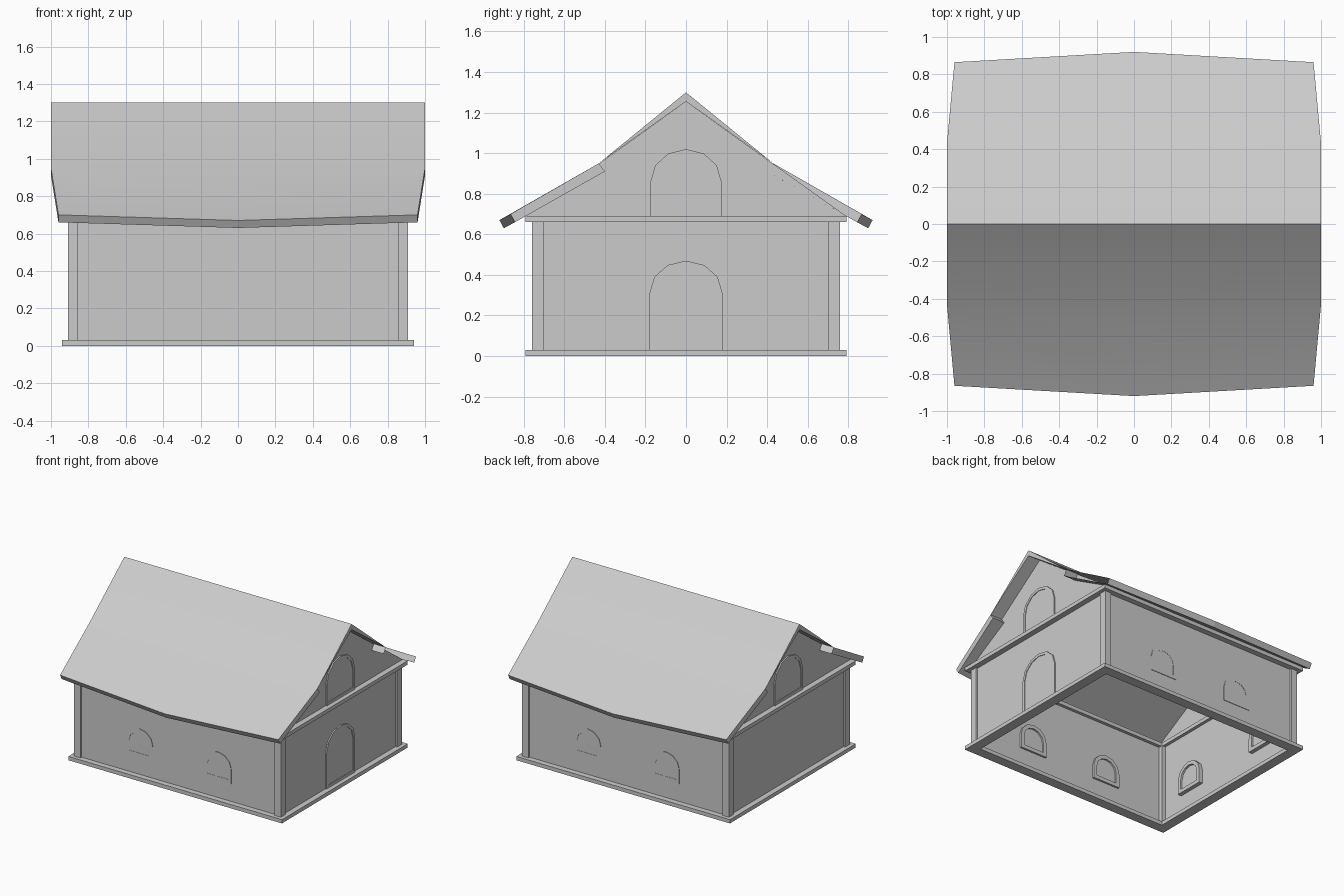
import bpy, bmesh, math
from mathutils import Vector, Matrix

if "Cube" in bpy.data.objects:
    bpy.data.objects.remove(bpy.data.objects["Cube"])

plaster = bpy.data.materials.new("light grey")
plaster.diffuse_color = (0.6, 0.6, 0.6, 1)
plaster.use_nodes = True
plaster.node_tree.nodes["Principled BSDF"].inputs["Base Color"].default_value = plaster.diffuse_color


def finish(name, bm):
    me = bpy.data.meshes.new(name)
    bm.to_mesh(me)
    bm.free()
    me.materials.append(plaster)
    ob = bpy.data.objects.new(name, me)
    bpy.context.collection.objects.link(ob)
    return ob


def face(bm, verts, out):
    """Make one face whose normal points towards 'out'."""
    f = bm.faces.new(verts)
    f.normal_update()
    if f.normal.dot(Vector(out)) < 0:
        f.normal_flip()
    return f


def box(name, x0, x1, y0, y1, z0, z1):
    bm = bmesh.new()
    bmesh.ops.create_cube(bm, size=1)
    for v in bm.verts:
        v.co = ((x0 + x1) / 2 + v.co.x * (x1 - x0),
                (y0 + y1) / 2 + v.co.y * (y1 - y0),
                (z0 + z1) / 2 + v.co.z * (z1 - z0))
    return finish(name, bm)


def ring(name, hx, hy, ix, iy, z0, z1):
    """Rectangular band, open in the middle."""
    bm = bmesh.new()
    corners = [(-1, -1), (1, -1), (1, 1), (-1, 1)]
    loops = [[bm.verts.new((sx * a, sy * b, z)) for sx, sy in corners]
             for a, b, z in ((hx, hy, z0), (hx, hy, z1), (ix, iy, z1), (ix, iy, z0))]
    for k in range(4):
        p, q = loops[k], loops[(k + 1) % 4]
        for i in range(4):
            j = (i + 1) % 4
            bm.faces.new((p[i], p[j], q[j], q[i]))
    bmesh.ops.recalc_face_normals(bm, faces=bm.faces[:])
    return finish(name, bm)


def arch(half, z0, spring, top, n=6):
    pts = [(-half, z0), (half, z0)]
    for i in range(n + 1):
        a = math.pi * i / n
        pts.append((half * math.cos(a), spring + (top - spring) * math.sin(a)))
    return pts


def opening(name, side, along, wall, half, z0, spring, top, rim, out, inn):
    """Arched frame with a pane; side is the turn about z from the front wall."""
    bm = bmesh.new()
    outer = arch(half, z0, spring, top)
    inner = arch(half - rim, z0 + rim, spring, top - rim)
    yo, yi = -wall - out, -wall + inn
    loops = [[bm.verts.new((along + p, y, z)) for p, z in prof]
             for prof, y in ((outer, yo), (inner, yo), (inner, yi), (outer, yi))]
    n = len(outer)
    for k in range(4):
        p, q = loops[k], loops[(k + 1) % 4]
        for i in range(n):
            j = (i + 1) % n
            bm.faces.new((p[i], p[j], q[j], q[i]))
    bmesh.ops.recalc_face_normals(bm, faces=bm.faces[:])
    # pane, just proud of the wall on each side
    face(bm, [bm.verts.new((along + p, yo + out * 0.5, z)) for p, z in inner], (0, -1, 0))
    face(bm, [bm.verts.new((along + p, yi - inn * 0.5, z)) for p, z in inner], (0, 1, 0))
    bm.transform(Matrix.Rotation(side, 4, 'Z'))
    return finish(name, bm)


WX, WY = 0.895, 0.745

# walls, base and top bands, corner posts
ring("walls", WX, WY, WX - 0.01, WY - 0.01, 0.02, 0.67)
ring("base_band", 0.94, 0.79, 0.86, 0.71, 0.0, 0.03)
ring("top_band", 0.94, 0.79, 0.86, 0.71, 0.66, 0.69)
for sx in (-1, 1):
    for sy in (-1, 1):
        xs = sorted((sx * 0.855, sx * 0.91))
        ys = sorted((sy * 0.70, sy * 0.76))
        box("corner_post", *xs, *ys, 0.03, 0.66)

# gable walls
for s in (-1, 1):
    bm = bmesh.new()
    for x, d in ((WX, 1), (WX - 0.01, -1)):
        face(bm, [bm.verts.new((s * x, y, z)) for y, z in
                  ((-0.79, 0.69), (0.79, 0.69), (0, 1.255))], (s * d, 0, 0))
    finish("gable", bm)

# arched windows on the long walls
for side in (0, math.pi):
    for x in (-0.345, 0.345):
        opening("window", side, x, WY, 0.12, 0.17, 0.28, 0.395, 0.03, 0.004, 0.025)
# windows of the left wall only stand out on the inside
for y in (-0.40, 0.40):
    opening("left_window", -math.pi / 2, y, WX - 0.012, 0.12, 0.17, 0.28, 0.395, 0.03, 0.004, 0.03)
# door and gable openings
opening("door", math.pi / 2, 0, WX, 0.18, 0.03, 0.31, 0.47, 0.022, 0.01, 0.02)
for side in (math.pi / 2, -math.pi / 2):
    opening("gable_window", side, 0, WX, 0.175, 0.69, 0.86, 1.02, 0.022, 0.01, 0.02)

# roof: tapered upper wedge and thick lower slab on each slope
for s in (-1, 1):
    bm = bmesh.new()

    def section(t):
        c = 1 - abs(t)
        dy, dz = 0.055 * c, -0.03 * c
        return {"R": (t, 0, 1.30), "K": (t, s * 0.43, 0.95),
                "E": (t * 0.96, s * (0.865 + dy), 0.70 + dz),
                "Eb": (t * 0.96, s * (0.843 + dy), 0.66 + dz),
                "Kb": (t, s * 0.40, 0.91), "Rb": (t, 0, 1.255)}

    secs = [section(t) for t in (-1, 0, 1)]
    tops = [{k: bm.verts.new(sec[k]) for k in "RKE"} for sec in secs]
    new = lambda i, k: bm.verts.new(secs[i][k])
    for i in (0, 1):
        for a, b in ("RK", "KE"):
            f = face(bm, (tops[i][a], tops[i + 1][a], tops[i + 1][b], tops[i][b]), (0, s, 1))
            f.smooth = True
        for a, b, out in (("E", "Eb", (0, s, -0.5)), ("Eb", "Kb", (0, -s, -2)),
                          ("Kb", "K", (0, -s, 0.5)), ("K", "Rb", (0, -s, -2))):
            face(bm, (new(i, a), new(i + 1, a), new(i + 1, b), new(i, b)), out)
    for i, d in ((0, -1), (2, 1)):
        face(bm, [new(i, k) for k in ("R", "K", "Rb")], (d, 0, 0))
        if not (d == 1 and s == 1):  # this slab end is open
            face(bm, [new(i, k) for k in ("K", "E", "Eb", "Kb")], (d, 0, 0))
    finish("roof_back" if s > 0 else "roof_front", bm)
